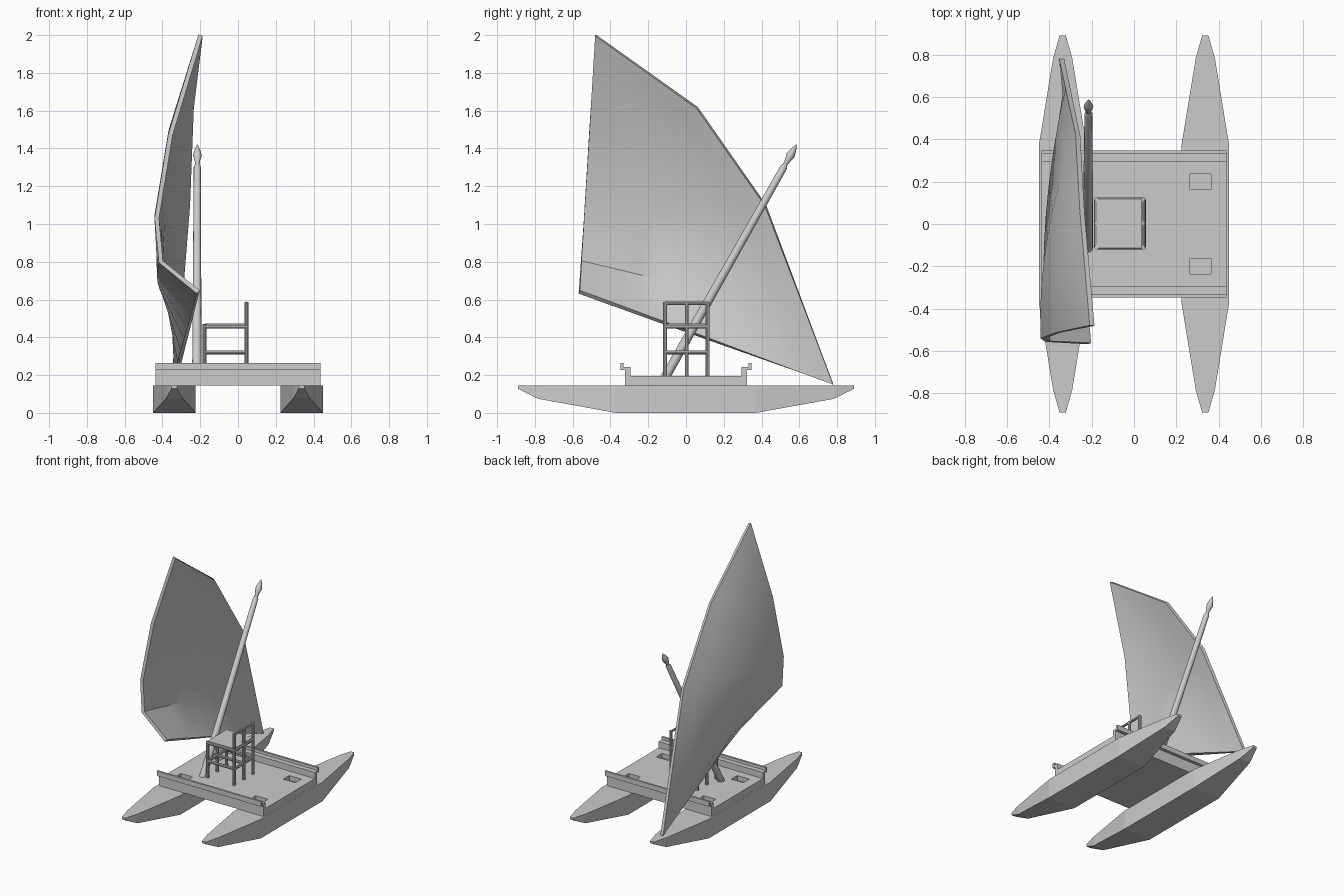
import bpy, bmesh, math
from mathutils import Vector

if "Cube" in bpy.data.objects:
    bpy.data.objects.remove(bpy.data.objects["Cube"])


def make(name, verts, faces):
    me = bpy.data.meshes.new(name)
    bm = bmesh.new()
    vs = [bm.verts.new(v) for v in verts]
    for f in faces:
        bm.faces.new([vs[i] for i in f])
    bmesh.ops.remove_doubles(bm, verts=bm.verts, dist=1e-4)
    bmesh.ops.recalc_face_normals(bm, faces=bm.faces)
    bm.to_mesh(me)
    bm.free()
    ob = bpy.data.objects.new(name, me)
    bpy.context.collection.objects.link(ob)
    return ob


def loft(name, rings):
    """Skin a list of closed rings and cap both ends."""
    n = len(rings[0])
    faces = [[r * n + i, r * n + (i + 1) % n, (r + 1) * n + (i + 1) % n, (r + 1) * n + i]
             for r in range(len(rings) - 1) for i in range(n)]
    faces += [list(range(n)), list(range((len(rings) - 1) * n, len(rings) * n))]
    return make(name, [v for r in rings for v in r], faces)


def box(name, x0, x1, y0, y1, z0, z1):
    return loft(name, [[(x0, y0, z), (x1, y0, z), (x1, y1, z), (x0, y1, z)] for z in (z0, z1)])


def lathe(name, a, b, profile, n=12):
    """Round bar from a to b; profile holds (distance fraction, radius)."""
    a, b = Vector(a), Vector(b)
    q = (b - a).to_track_quat('Z', 'Y')
    rings = [[a.lerp(b, t) + q @ Vector((r * math.cos(k * math.tau / n), r * math.sin(k * math.tau / n), 0))
              for k in range(n)] for t, r in profile]
    return smooth(loft(name, rings))


def bar(name, a, b, r=0.011):
    return lathe(name, a, b, [(0, r), (1, r)], 10)


def smooth(ob, angle=30):
    bpy.ops.object.select_all(action='DESELECT')
    ob.select_set(True)
    bpy.context.view_layer.objects.active = ob
    bpy.ops.object.shade_smooth_by_angle(angle=math.radians(angle))
    return ob


# Twin hulls: rectangular sections tapering to both ends
half = [(0.37, 0.113, 0.0), (0.785, 0.045, 0.075), (0.89, 0.015, 0.128)]
stations = [(-y, w, z) for y, w, z in reversed(half)] + half
for side, cx in (("left", -0.337), ("right", 0.337)):
    loft(side + "_hull", [[(cx - w, y, z), (cx + w, y, z), (cx + w, y, 0.145), (cx - w, y, 0.145)]
                          for y, w, z in stations])

# Deck with stepped rails along the front and back edges
edge = [(0.323, 0.145), (0.323, 0.228), (0.347, 0.228), (0.347, 0.265),
        (0.332, 0.265), (0.332, 0.243), (0.295, 0.243), (0.295, 0.196)]
section = edge + [(-y, z) for y, z in reversed(edge)]
deck = loft("deck", [[(x, y, z) for y, z in section] for x in (-0.438, 0.438)])

# Four square hatch openings
for sx in (-1, 1):
    for sy in (-1, 1):
        cx, cy = sx * 0.315, sy * 0.2
        cut = box("hatch_cutter", cx - 0.05, cx + 0.05, cy - 0.036, cy + 0.036, 0.16, 0.25)
        cut.hide_render = True
        cut.hide_viewport = True
        mod = deck.modifiers.new("hatch", 'BOOLEAN')
        mod.operation = 'DIFFERENCE'
        mod.solver = 'EXACT'
        mod.object = cut

# Bench: six posts, rails, seat board and back rest
XF, XB = -0.177, 0.045
YS = (-0.11, 0.004, 0.115)
for y in YS:
    bar("bench_front_post", (XF, y, 0.19), (XF, y, 0.47))
    bar("bench_back_post", (XB, y, 0.19), (XB, y, 0.588))
for z in (0.32, 0.456):
    for y in YS:
        bar("bench_cross_rail", (XF, y, z), (XB, y, z))
    for x in (XF, XB):
        bar("bench_long_rail", (x, YS[0], z), (x, YS[2], z))
bar("bench_top_rail", (XB, YS[0], 0.58), (XB, YS[2], 0.58), 0.009)
box("bench_seat", XF, XB, YS[0], YS[2], 0.458, 0.472)

# Raked mast with a spear-shaped head
lathe("mast", (-0.218, -0.115, 0.18), (-0.215, 0.585, 1.42),
      [(0, 0.025), (0.905, 0.019), (0.915, 0.012), (0.93, 0.014), (0.955, 0.023), (0.975, 0.016), (1, 0.003)])

# Bellied sail: each row runs from the trailing edge to the leading edge, with a bow in x
rows = [((-0.21, -0.565, 0.64), (-0.342, 0.78, 0.15), 0.0),
        ((-0.408, -0.555, 0.80), (-0.312, 0.64, 0.52), -0.045),
        ((-0.43, -0.54, 1.03), (-0.265, 0.42, 1.10), -0.05),
        ((-0.358, -0.513, 1.47), (-0.245, 0.06, 1.615), -0.03),
        ((-0.198, -0.48, 2.0), (-0.198, -0.48, 2.0), 0.0)]
N = 8
verts = []
for a, b, bow in rows:
    for i in range(N + 1):
        u = i / N
        verts.append(Vector(a).lerp(Vector(b), u) + Vector((bow * 4 * u * (1 - u), 0, 0)))
W = N + 1
faces = []
for r in range(len(rows) - 1):
    for i in range(N):
        k = r * W + i
        if r == len(rows) - 2:
            faces.append([k, k + 1, (r + 1) * W])
        else:
            faces.append([k, k + 1, k + W + 1, k + W])
used = verts[:(len(rows) - 1) * W + 1]
sail = make("sail", used, faces)
sol = sail.modifiers.new("thickness", 'SOLIDIFY')
sol.thickness = 0.024
sol.offset = 0
bpy.context.view_layer.objects.active = sail
bpy.ops.object.modifier_apply(modifier="thickness")
smooth(sail, 40)
